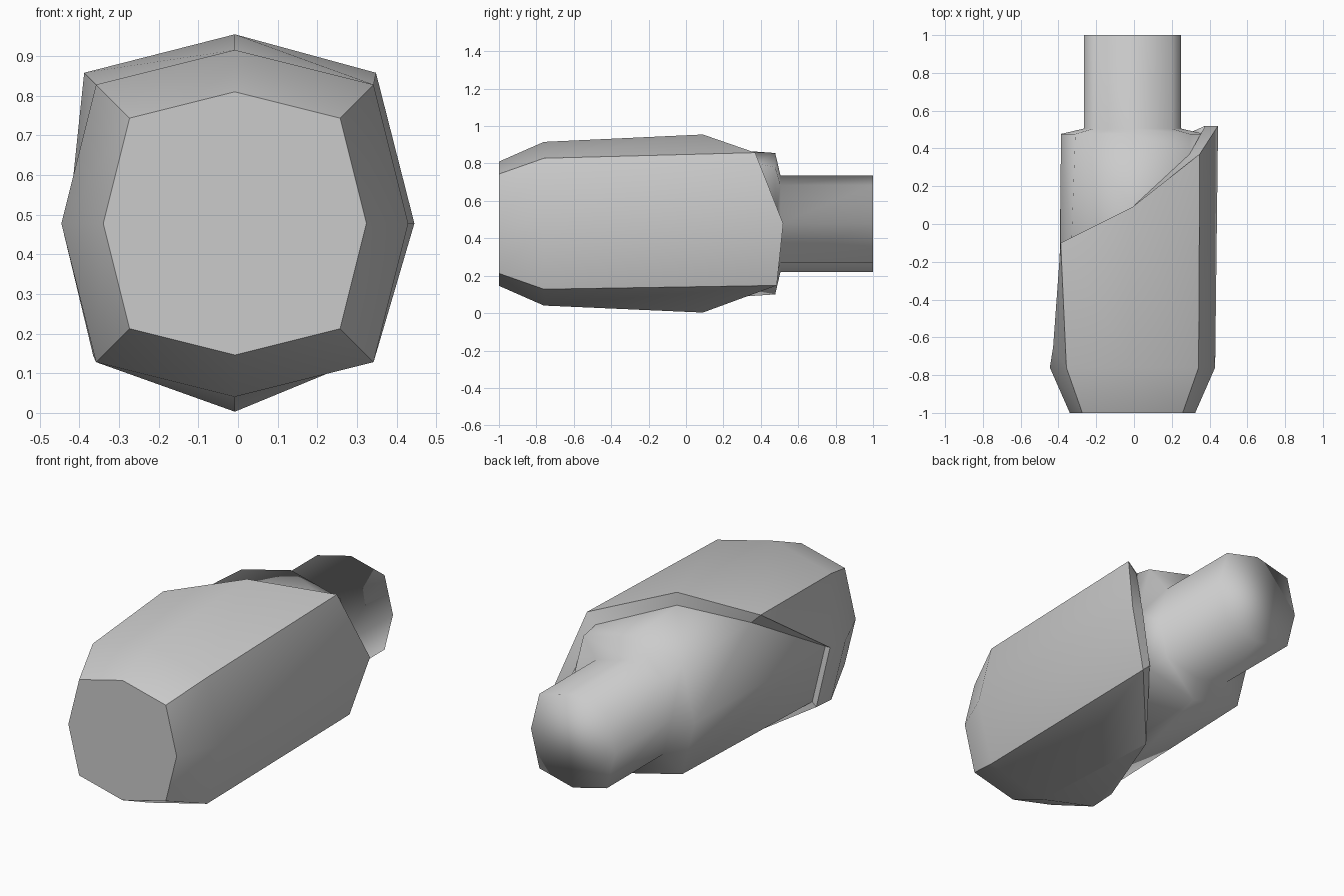
import bpy
import math

if "Cube" in bpy.data.objects:
    bpy.data.objects.remove(bpy.data.objects["Cube"], do_unlink=True)

CX, CZ = -0.008, 0.478   # long axis of the body
SQUARE = 0.8             # how far the diagonal corners reach

# One plain material
grey = bpy.data.materials.new("plain_grey")
grey.use_nodes = True
grey.diffuse_color = (0.6, 0.6, 0.6, 1)
grey.node_tree.nodes["Principled BSDF"].inputs["Base Color"].default_value = (0.6, 0.6, 0.6, 1)


def ring(radius, y):
    """Squarish octagon around the axis, starting at +x, turning towards +z."""
    points = []
    for i in range(8):
        reach = radius * (SQUARE * math.sqrt(2) if i % 2 else 1)
        angle = i * math.pi / 4
        points.append((reach * math.cos(angle), y, reach * math.sin(angle)))
    return points


def loft(name, rings, cap_front=False, cap_back=False):
    """Skin a list of eight-point rings, ordered front to back."""
    verts = [(x + CX, y, z + CZ) for r in rings for x, y, z in r]
    faces = []
    for k in range(len(rings) - 1):
        a, b = k * 8, k * 8 + 8
        for i in range(8):
            j = (i + 1) % 8
            faces.append((a + i, b + i, b + j, a + j))
    if cap_front:
        faces.append(tuple(range(8)))
    if cap_back:
        faces.append(tuple(reversed(range(len(verts) - 8, len(verts)))))
    mesh = bpy.data.meshes.new(name)
    mesh.from_pydata(verts, [], faces)
    mesh.materials.append(grey)
    mesh.update()
    obj = bpy.data.objects.new(name, mesh)
    bpy.context.collection.objects.link(obj)
    return obj


# Slanted rim of the shell: right, upper right, top, and so on round
rim = [(0.453, 0.52, 0), (0.356, 0.37, 0.38), (0, 0.09, 0.477), (-0.38, -0.1, 0.38),
       (-0.42, -0.65, 0), (-0.357, -0.62, -0.335), (0, 0.09, -0.475), (0.352, 0.485, -0.33)]
# Inner edge of the rim; the lip is thinner on the cut-back side
thickness = [0.85, 0.85, 0.85, 0.85, 0.93, 0.93, 0.85, 0.87]
lip = [(x * t, y, z * t) for (x, y, z), t in zip(rim, thickness)]

# Outer shell with bevelled nose and lip
shell = loft("outer_shell", [ring(0.332, -1), ring(0.4375, -0.76), rim, lip], cap_front=True)
bpy.ops.object.select_all(action="DESELECT")
shell.select_set(True)
bpy.context.view_layer.objects.active = shell
bpy.ops.object.shade_smooth_by_angle(angle=math.radians(30))

# Inner body running into the neck, softly shaded throughout
core = loft("inner_body_and_neck",
            [lip, ring(0.378, 0.477), ring(0.258, 0.505), ring(0.258, 1)], cap_back=True)
for polygon in core.data.polygons:
    polygon.use_smooth = True
